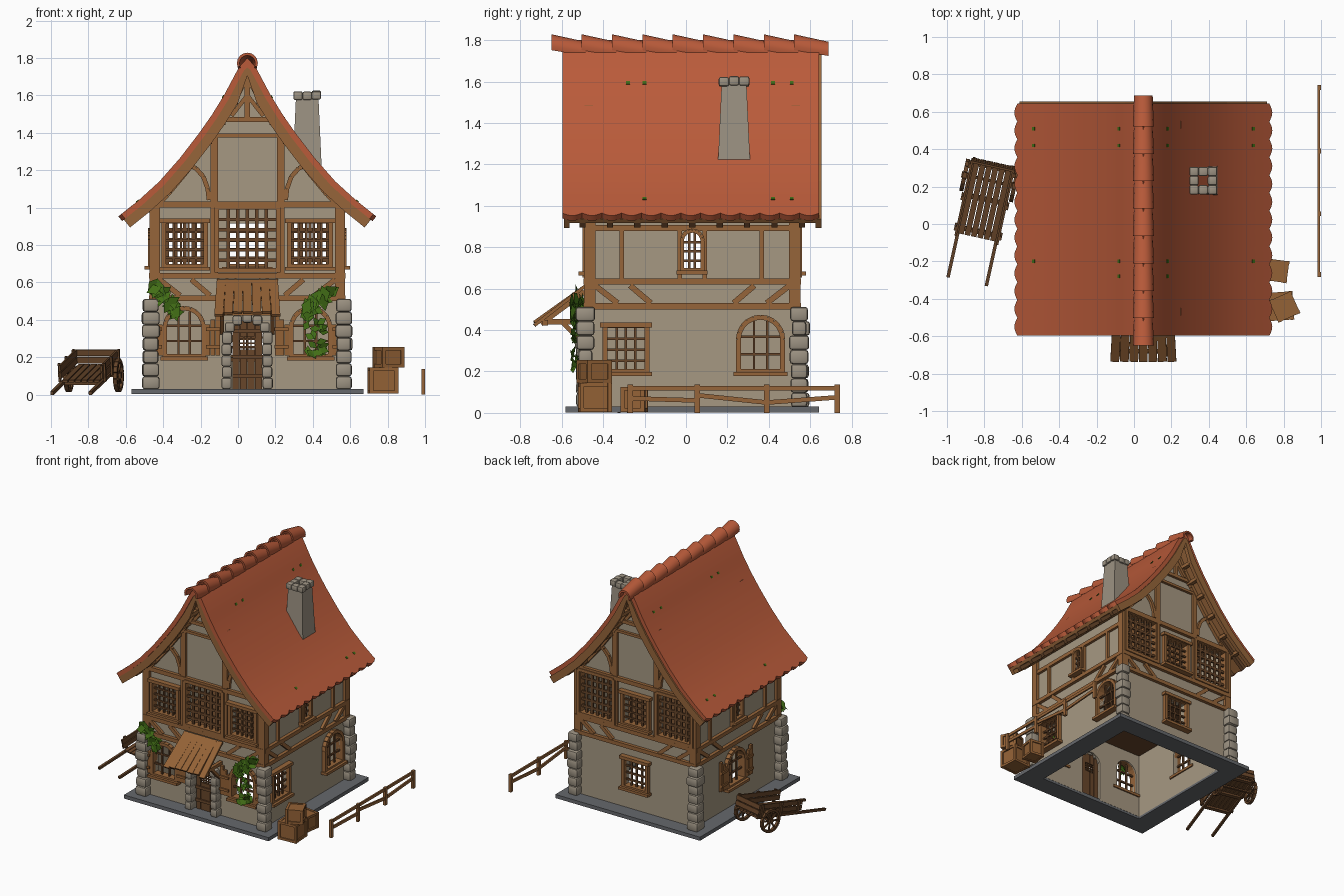
import bpy, bmesh, math, random
from mathutils import Vector as V, Matrix

if "Cube" in bpy.data.objects:
    bpy.data.objects.remove(bpy.data.objects["Cube"])
random.seed(4)
rnd = random.uniform
I = Matrix()
CX, CY, H = 0.05, 0.03, 0.50          # house centre and half width
COL = dict(plaster=(166, 152, 130), timber=(150, 101, 58), dark_wood=(104, 70, 42), roof_tile=(186, 91, 58),
           stone=(156, 146, 130), slab_grey=(102, 104, 108), leaf_green=(66, 110, 22), plank=(148, 98, 54))
mats, parts = {}, {}
for k, c in COL.items():
    mats[k] = bpy.data.materials.new(k)
    mats[k].diffuse_color = [((v / 255 + .055) / 1.055) ** 2.4 for v in c] + [1]

def part(name, mat):
    if name not in parts:
        parts[name] = (bmesh.new(), mat)
    return parts[name][0]

def box(bm, c, s, M=I):
    return bmesh.ops.create_cube(bm, size=1, matrix=M @ Matrix.Translation(c) @ Matrix.Diagonal((*s, 1)))['verts']

def bar(bm, p, q, w, d, n, M=I):
    p, q, n = V(p), V(q), V(n)
    x = (q - p).normalized()
    n = (n - x * n.dot(x)).normalized()
    R = Matrix((x, n, x.cross(n))).transposed().to_4x4()
    bmesh.ops.create_cube(bm, size=1, matrix=M @ Matrix.Translation((p + q) / 2) @ R @ Matrix.Diagonal(((q - p).length, d, w, 1)))

def stone(bm, c, s, M=I):
    vs = box(bm, c, s, M)
    es = list({e for v in vs for e in v.link_edges})
    bmesh.ops.bevel(bm, geom=es, offset=min(s) * .22, segments=2, affect='EDGES', profile=.5)

def loft(bm, rings, caps=True):
    vs = [[bm.verts.new(p) for p in r] for r in rings]
    n = len(vs[0])
    for a, b in zip(vs, vs[1:]):
        for i in range(n):
            bm.faces.new((a[i], a[(i + 1) % n], b[(i + 1) % n], b[i]))
    if caps:
        bm.faces.new(vs[0][::-1])
        bm.faces.new(vs[-1])

# wall frames: normal and horizontal direction
FACES = dict(front=(V((0, -1, 0)), V((1, 0, 0))), back=(V((0, 1, 0)), V((1, 0, 0))),
             right=(V((1, 0, 0)), V((0, 1, 0))), left=(V((-1, 0, 0)), V((0, 1, 0))))

def pt(f, u, v, n=0.0):
    N, U = FACES[f]
    return V((CX, CY, v)) + N * (H + n) + U * u

def wbar(bm, f, u1, v1, u2, v2, w, d=.04, n=0.0):
    bar(bm, pt(f, u1, v1, n), pt(f, u2, v2, n), w, d, FACES[f][0])

cut = bmesh.new()

def outline(u, z0, z1, hw, arch):
    if not arch:
        return [(u - hw, z0), (u - hw, z1), (u + hw, z1), (u + hw, z0)]
    a = [(u - hw * math.cos(t * math.pi / 10), z1 - hw + hw * math.sin(t * math.pi / 10)) for t in range(11)]
    return [(u - hw, z0)] + a + [(u + hw, z0)]

def window(f, u, z0, z1, hw, nx, nz, arch=False, fw=.024, sill=True, shutters=(), bw=.012):
    o = outline(u, z0, z1, hw, arch)
    loft(cut, [[pt(f, *p, n) for p in o] for n in (-.1, .1)])
    fr, la = part('window_frames', 'timber'), part('window_lattice', 'dark_wood')
    o = outline(u, z0, z1 + fw / 2, hw + fw / 2, arch)
    for a, b in zip(o, o[1:]):
        wbar(fr, f, *a, *b, fw, .06)
    wbar(fr, f, u - hw - fw, z0, u + hw + fw, z0, fw, .06)
    for i in range(1, nx):
        du = -hw + 2 * hw * i / nx
        top = z1 - hw + math.sqrt(hw * hw - du * du) if arch else z1
        wbar(la, f, u + du, z0, u + du, top, bw, .014)
    for j in range(1, nz):
        z = z0 + (z1 - z0) * j / nz
        r = math.sqrt(max(hw * hw - max(z - z1 + hw, 0) ** 2, 0)) if arch else hw
        wbar(la, f, u - r, z, u + r, z, bw, .014)
    if sill:
        wbar(fr, f, u - hw - .035, z0 - .012, u + hw + .035, z0 - .012, .02, .1)
        if not arch:
            wbar(fr, f, u - hw - .035, z1 + .015, u + hw + .035, z1 + .015, .024, .08)
    for s in shutters:          # plank shutters with a stepped arched head
        sh = part('shutters', 'plank')
        for k in range(3):
            uu = u + s * (hw + .035 + k * .026)
            wbar(sh, f, uu, z0 + .005, uu, z1 - .02 - .028 * (2 - k), .024, .02, .02)
        for z in (z0 + .05, z1 - .1):
            wbar(sh, f, u + s * (hw + .025), z, u + s * (hw + .1), z, .018, .012, .034)

# windows on every wall
for s in (-1, 1):
    window('front', s * .338, .205, .45, .092, 3, 3, True, shutters=(-1, 1))
    window('front', s * .335, .685, .915, .1, 5, 5)
    window('back', s * .335, .665, .99, .14, 6, 6, sill=False, bw=.018)
    window('right' if s > 0 else 'left', 0, .69, .87, .04, 3, 4, True, fw=.02)
window('front', 0, .665, .99, .152, 6, 6, sill=False, bw=.018)
window('back', 0, .685, .915, .1, 4, 5)
window('back', 0, .2, .41, .09, 4, 4)
window('right', -.32, .2, .41, .09, 4, 4)
window('right', .33, .2, .45, .095, 3, 3, True)
window('left', .03, .2, .45, .095, 3, 3, True, shutters=(-1, 1))
loft(cut, [[pt('front', *p, n) for p in outline(0, .01, .4, .085, True)] for n in (-.1, .1)])

# plaster shell with gables, hollowed and pierced by the openings
G = [(.5, .02), (.5, 1.02), (.44, 1.08), (.34, 1.2), (.24, 1.335), (.165, 1.44), (.1, 1.545), (.03, 1.68), (0, 1.72)]
walls, inner = bmesh.new(), bmesh.new()
loft(walls, [[(CX + d, y, z) for d, z in G] + [(CX - d, y, z) for d, z in G[-2::-1]] for y in (CY - H, CY + H)])
box(inner, (CX, CY, 1), (.92, .92, 2.4))
objs = []
for nm, bm in (('plaster_walls', walls), ('room_cutter', inner), ('opening_cutter', cut)):
    bmesh.ops.recalc_face_normals(bm, faces=bm.faces)
    me = bpy.data.meshes.new(nm)
    bm.to_mesh(me)
    objs.append(bpy.data.objects.new(nm, me))
    bpy.context.collection.objects.link(objs[-1])
objs[0].data.materials.append(mats['plaster'])
for o in objs[1:]:
    o.hide_render = True
    m = objs[0].modifiers.new(o.name, 'BOOLEAN')
    m.object, m.operation, m.solver = o, 'DIFFERENCE', 'EXACT'
baked = bpy.data.meshes.new_from_object(objs[0].evaluated_get(bpy.context.evaluated_depsgraph_get()))
objs[0].modifiers.clear()
objs[0].data = baked
for o in objs[1:]:
    bpy.data.objects.remove(o)

# timber framing
T = part('timber_frame', 'timber')
for sx in (-1, 1):
    for sy in (-1, 1):
        box(T, (CX + sx * .495, CY + sy * .495, .78), (.054, .054, .54))
for f in FACES:
    for z in (.515, .635):
        wbar(T, f, -.515, z, .515, z, .03, .05)
    for s in (-1, 1):
        wbar(T, f, s * .47, .615, s * .36, .53, .028)
        wbar(T, f, s * .2, .53, s * .3, .615, .028)
    if f in ('left', 'right'):
        wbar(T, f, -.5, .893, .5, .893, .03)
        for u in (-.34, -.06, .06, .335):
            wbar(T, f, u, .65, u, .88, .022)
        continue
    wbar(T, f, -.49, 1.015, .49, 1.015, .032, .05)
    wbar(T, f, -.16, 1.385, .16, 1.385, .02)
    wbar(T, f, -.2, 1.47, .2, 1.47, .026)
    wbar(T, f, 0, 1.47, 0, 1.7, .03)
    for s in (-1, 1):
        wbar(T, f, s * .178, .65, s * .178, 1.45, .04)
        wbar(T, f, 0, 1.6, s * .085, 1.49, .022)
        for a, b in zip(G[1:], G[2:]):
            wbar(T, f, s * a[0], a[1], s * b[0], b[1], .06, .05)
        arc = [(.205, 1.04), (.212, 1.1), (.235, 1.165), (.275, 1.21), (.335, 1.235)]
        for a, b in zip(arc, arc[1:]):
            wbar(T, f, s * a[0], a[1], s * b[0], b[1], .024)
box(part('upper_floor', 'dark_wood'), (CX, CY, .545), (.93, .93, .02))

# curved roof: tile layer, deck, barge boards, purlins, rafters
R = [(0, 1.80), (.045, 1.75), (.125, 1.6), (.19, 1.495), (.26, 1.395), (.36, 1.265), (.47, 1.14), (.58, 1.04), (.68, .96)]

def offset(t):
    out = [(0, R[0][1] - 1.6 * t)]
    for i in range(1, len(R)):
        a, b = R[i - 1], R[min(i + 1, len(R) - 1)]
        tx, tz = b[0] - a[0], b[1] - a[1]
        l = math.hypot(tx, tz)
        out.append((max(R[i][0] + t * tz / l, 0), R[i][1] - t * tx / l))
    return out

def roof_layer(bm, t0, t1, ys, wave=False):
    for s in (-1, 1):
        rings = []
        for k, y in enumerate(ys):
            e = .02 * abs(math.sin(math.pi * k / 8)) - .008 if wave else 0
            o, i = offset(t0), offset(t1)
            o[-1], i[-1] = [(p[0] + .785 * e, p[1] - .62 * e) for p in (o[-1], i[-1])]
            rings.append([(CX + s * d, y, z) for d, z in o + i[::-1]])
        loft(bm, rings)

roof_layer(part('roof_tiles', 'roof_tile'), 0, .032, [-.597 + 1.24 * k / 104 for k in range(105)], True)
roof_layer(part('roof_deck', 'timber'), .032, .055, (-.57, .63))
for ys in ((-.59, -.562), (.625, .655)):
    roof_layer(part('barge_boards', 'timber'), .03, .085, ys)
P = offset(.07)
for s in (-1, 1):
    for i in (2, 3, 4, 5, 6, 7):
        box(part('purlins', 'timber'), (CX + s * P[i][0], CY, P[i][1]), (.028, 1.21, .028))
    for k in range(9):
        y = -.5 + k * .1325
        bar(part('rafter_tails', 'dark_wood'), (CX + s * P[6][0], y, P[6][1]), (CX + s * P[8][0], y, P[8][1]), .03, .03, (0, 1, 0))
    for y, i in ((-.28, 2), (-.2, 2), (.42, 2), (.51, 2), (-.2, 7), (.42, 7), (.51, 7)):
        a, b = V((CX + s * R[i][0], y, R[i][1])), V((CX + s * R[i + 1][0], y, R[i + 1][1]))
        bar(part('moss_patches', 'leaf_green'), a, a.lerp(b, .14), .018, .008, (s, 0, .7))

# overlapping ridge tiles, each a tapered half pipe
for k in range(9):
    y0, rings = -.65 + k * .1465, []
    for y, z, r in ((y0, 1.772, .056), (y0 + .165, 1.742, .05)):
        ang = [math.pi * (-.12 + 1.24 * j / 10) for j in range(11)]
        rings.append([(CX + q * math.cos(a), y, z + q * math.sin(a)) for q, aa in ((r, ang), (r - .014, ang[::-1])) for a in aa])
    loft(part('ridge_tiles', 'roof_tile'), rings)

# chimney shaft and crown stones
sq = lambda h, z: [(.37 + h * i, .232 + h * j, z) for i, j in ((-1, -1), (1, -1), (1, 1), (-1, 1))]
loft(part('chimney', 'stone'), [sq(.078, 1.2), sq(.06, 1.59), sq(.036, 1.59), sq(.036, 1.2), sq(.078, 1.2)], False)
for i in (-1, 0, 1):
    for j in (-1, 0, 1):
        if i or j:
            stone(part('chimney_crown', 'stone'), (.37 + i * .049, .232 + j * .049, 1.6 + rnd(-.004, .004)), (.05, .05, .045))

# foundation slab, corner stones, door surround
for s in (-1, 1):
    box(part('foundation', 'slab_grey'), (CX + s * .54, CY, .016), (.16, 1.225, .028))
    box(part('foundation', 'slab_grey'), (CX, CY + s * .537, .016), (.92, .151, .028))
    for t in (-1, 1):
        for k in range(7):
            w = .088 + rnd(-.012, .012)
            stone(part('corner_stones', 'stone'), (CX + s * .516, CY + t * .516, .063 + k * .069), (w, w + rnd(-.01, .01), .07))
    for k in range(5):
        stone(part('door_stones', 'stone'), pt('front', s * (.108 + rnd(-.004, .004)), .06 + k * .06, .015), (.055, .09, .06))
for k in range(7):
    a = math.pi * k / 6
    stone(part('door_stones', 'stone'), pt('front', .108 * math.cos(a), .31 + .1 * math.sin(a), .015), (.052, .085, .052))

# plank door with a small barred opening
D = part('door', 'dark_wood')
for k in range(4):
    u = -.06 + k * .04
    for z0, z1 in (((.03, .24), (.31, .4)) if k in (1, 2) else ((.03, .37),)):
        wbar(D, 'front', u, z0, u, z1, .037, .02, -.01)
for z in (.1, .2, .34):
    wbar(D, 'front', -.08, z, .08, z, .022, .012, .004)
for k in (-1, 0, 1):
    wbar(D, 'front', k * .02, .24, k * .02, .31, .007, .01, -.01)
    wbar(D, 'front', -.04, .275 + k * .02, .04, .275 + k * .02, .007, .01, -.01)

# awning over the door
A = part('awning', 'plank')
for k in range(7):
    u = -.15 + k * .05
    bar(A, pt('front', u * .93, .61, .02), pt('front', u * 1.02, .43 + rnd(-.008, .008), .262), .047, .016, (0, -.6, .8))
for s in (-1, 1):
    bar(A, pt('front', s * .135, .44, 0), pt('front', s * .135, .44, .22), .025, .025, (1, 0, 0))
    bar(A, pt('front', s * .135, .585, .02), pt('front', s * .135, .43, .23), .025, .025, (1, 0, 0))
    bar(A, pt('front', s * .135, .33, .02), pt('front', s * .135, .44, .13), .022, .022, (1, 0, 0))
bar(A, pt('front', -.17, .435, .21), pt('front', .17, .435, .21), .025, .025, (0, 0, 1))

# climbing vines
def leaf(u, v, s):
    a, n = rnd(0, 6.28), rnd(.03, .08)
    vs = [part('vines', 'leaf_green').verts.new(pt('front', u + s * r * math.cos(a + b), v + s * r * math.sin(a + b), n + rnd(-.02, .02)))
          for r, b in ((.6, 0), (.35, 1.5), (.5, 3.1), (.35, 4.7))]
    part('vines', 'leaf_green').faces.new(vs)
for k in range(26):
    t = rnd(0, 1)
    leaf(-.51 + t * .13, .59 - t * .14 + rnd(-.03, .03), .08)
    leaf(.46 - t * .15, .57 - t * .11 + rnd(-.04, .02), .085)
    leaf(.36 + rnd(-.05, .05), .43 - t * .22, .055)

# hand cart: slatted bed, boards, handles, spoked wheels
M = Matrix.Translation((-.795, .13, .115)) @ Matrix.Rotation(math.radians(-12.5), 4, 'Z') @ Matrix.Rotation(math.radians(12), 4, 'X')
B, W = part('cart_body', 'dark_wood'), part('cart_wheels', 'dark_wood')
for k in range(6):
    box(B, (-.088 + k * .035, 0, 0), (.03, .42, .012), M)
for y in (-.18, 0, .18):
    box(B, (0, y, -.014), (.22, .025, .018), M)
for s in (-1, 1):
    box(B, (s * .105, -.125, -.012), (.018, .67, .018), M)
    for z in (.028, .068):
        box(B, (s * .114, 0, z), (.012, .42, .034), M)
    for y in (-.17, 0, .18):
        box(B, (s * .124, y, .04), (.012, .022, .1), M)
    c = V((s * .136, .1, -.035))
    rim = [c + V((0, .08 * math.cos(a), .08 * math.sin(a))) for a in (math.tau * k / 16 for k in range(17))]
    for a, b in zip(rim, rim[1:]):
        bar(W, a, b, .018, .022, (1, 0, 0), M)
    for p in rim[:16:2]:
        bar(W, c, p, .01, .01, (1, 0, 0), M)
    box(W, c, (.034, .03, .03), M)
for z in (.028, .068):
    box(B, (0, .204, z), (.23, .012, .034), M)
box(W, (0, .1, -.035), (.28, .014, .014), M)

# crates
for x, y, z, s, h, r in ((.775, -.44, .005, .15, .14, 4), (.805, -.443, .145, .125, .11, 24), (.765, -.25, .005, .115, .12, -8)):
    Mc = Matrix.Translation((x, y, z + h / 2)) @ Matrix.Rotation(math.radians(r), 4, 'Z')
    bm, e, g = part('crates', 'plank'), s / 2 - .008, h / 2 - .009
    box(bm, (0, 0, 0), (s - .016, s - .016, h - .008), Mc)
    for i in (-1, 1):
        for j in (-1, 1):
            box(bm, (i * e, j * e, 0), (.02, .02, h), Mc)
            box(bm, (i * e, 0, j * g), (.017, s, .018), Mc)
            box(bm, (0, i * e, j * g), (s, .017, .018), Mc)

# fence
Fn = part('fence', 'timber')
for y in (-.27, .055, .39, .73):
    box(Fn, (.99, y, .068), (.02, .026, .136))
bar(Fn, (.988, -.28, .12), (.988, .74, .12), .022, .012, (1, 0, 0))
for a, b, z0, z1 in ((-.27, .055, .07, .06), (.055, .39, .085, .05), (.39, .73, .05, .075)):
    bar(Fn, (.988, a, z0), (.988, b, z1), .022, .012, (1, 0, 0))

# turn every collected part into an object
for name, (bm, mat) in parts.items():
    bmesh.ops.recalc_face_normals(bm, faces=bm.faces)
    me = bpy.data.meshes.new(name)
    bm.to_mesh(me)
    bm.free()
    me.materials.append(mats[mat])
    if name in ('ridge_tiles', 'roof_tiles', 'corner_stones', 'door_stones', 'chimney_crown'):
        me.shade_smooth()
        me.set_sharp_from_angle(angle=math.radians(35))
    bpy.context.collection.objects.link(bpy.data.objects.new(name, me))

for m in bpy.data.materials:
    if m.users and not m.is_grease_pencil:
        m.use_nodes = True
        m.node_tree.nodes["Principled BSDF"].inputs["Base Color"].default_value = m.diffuse_color
